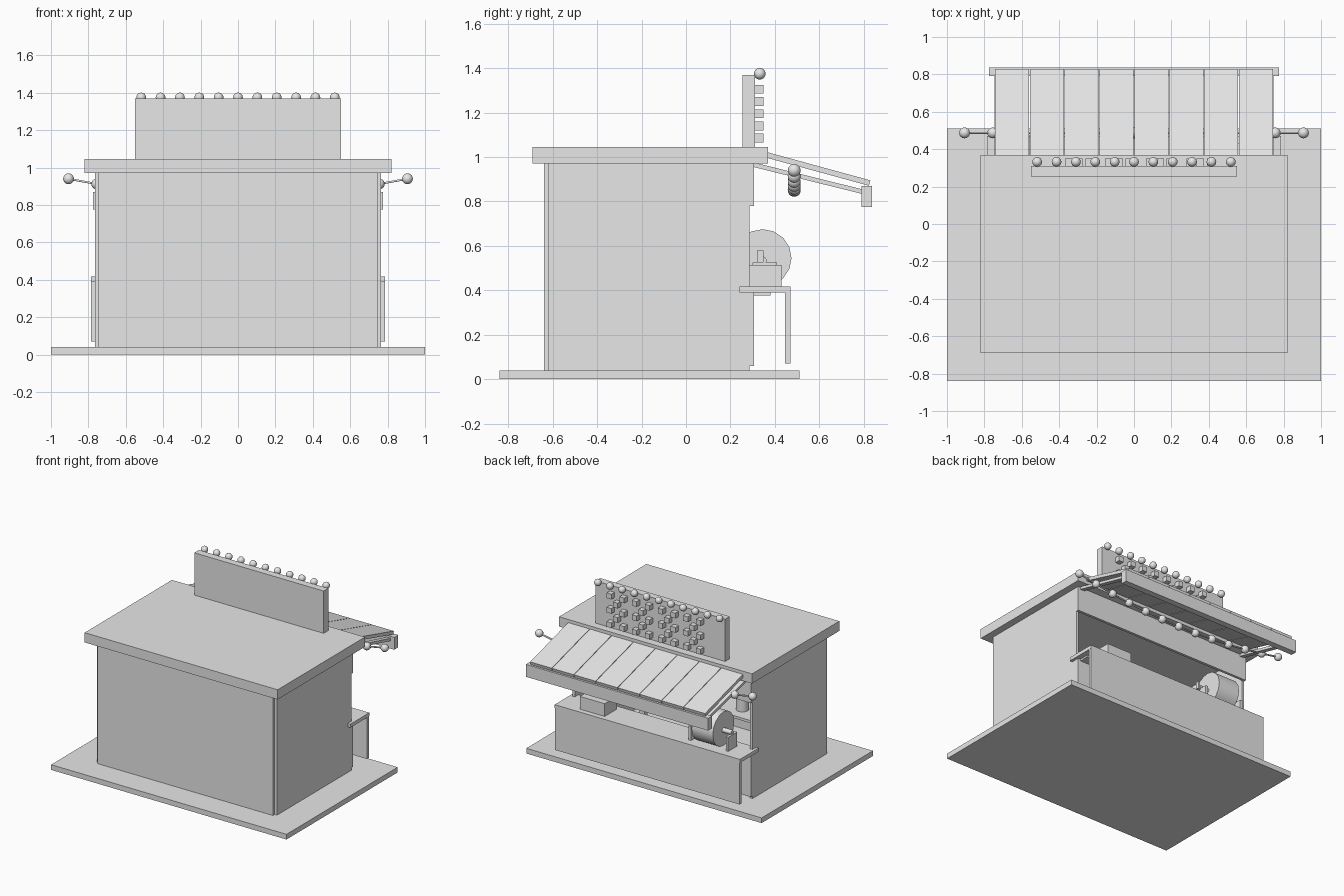
import bpy, math
from mathutils import Vector

cube = bpy.data.objects.get("Cube")
if cube:
    bpy.data.objects.remove(cube, do_unlink=True)

grey = bpy.data.materials.new("light_grey")
grey.use_nodes = True
grey.diffuse_color = (0.8, 0.8, 0.8, 1)
grey.node_tree.nodes["Principled BSDF"].inputs["Base Color"].default_value = (0.8, 0.8, 0.8, 1)


def finish(name, smooth=False):
    ob = bpy.context.object
    ob.name = name
    ob.data.materials.append(grey)
    if smooth:
        bpy.ops.object.shade_smooth_by_angle(angle=math.radians(40))
    return ob


def box(name, x, y, z):
    """Box from (min, max) pairs."""
    spans = (x, y, z)
    bpy.ops.mesh.primitive_cube_add(size=1, location=[(a + b) / 2 for a, b in spans])
    ob = bpy.context.object
    ob.scale = [b - a for a, b in spans]
    bpy.ops.object.transform_apply(location=False, rotation=False, scale=True)
    return finish(name)


def ball(name, loc, r):
    bpy.ops.mesh.primitive_uv_sphere_add(segments=16, ring_count=10, radius=r, location=loc)
    return finish(name, True)


def cylinder(name, loc, r, depth, along_x=False, sides=16):
    rot = (0, math.pi / 2, 0) if along_x else (0, 0, 0)
    bpy.ops.mesh.primitive_cylinder_add(vertices=sides, radius=r, depth=depth,
                                        location=loc, rotation=rot)
    return finish(name, True)


def sloped(name, x, start, end, thick):
    """Board whose top surface runs from start to end, given as (y, z)."""
    a, b = Vector(start), Vector(end)
    d = b - a
    angle = math.atan2(d.y, d.x)
    mid = (a + b) / 2 - Vector((-math.sin(angle), math.cos(angle))) * thick / 2
    ob = box(name, x, (-d.length / 2, d.length / 2), (-thick / 2, thick / 2))
    ob.location = ((x[0] + x[1]) / 2, mid.x, mid.y)
    ob.rotation_euler.x = angle
    return ob


# Base, walls and roof
box("base", (-1, 1), (-0.84, 0.51), (0, 0.04))
box("back_wall", (-0.745, 0.745), (-0.64, -0.62), (0.04, 0.97))
for side, name in ((1, "left"), (-1, "right")):
    box(name + "_wall", sorted((side * 0.745, side * 0.765)), (-0.62, 0.285), (0.04, 0.97))
box("roof", (-0.82, 0.82), (-0.69, 0.37), (0.97, 1.045))

# Serving side: valance, lower wall and counter
box("valance", (-0.765, 0.765), (0.285, 0.305), (0.78, 0.97))
box("lower_wall", (-0.765, 0.765), (0.285, 0.305), (0.06, 0.39))
box("counter_top", (-0.787, 0.787), (0.24, 0.47), (0.39, 0.417))
box("counter_panel", (-0.785, 0.785), (0.445, 0.47), (0.07, 0.39))
box("counter_cleat", (-0.745, 0.745), (0.305, 0.38), (0.377, 0.39))

# Awning with planks, side rails and front board
planks = 8
width = 1.49 / planks
for i in range(planks):
    x = -0.745 + i * width
    sloped("awning_plank", (x + 0.002, x + width - 0.002), (0.31, 1.037), (0.83, 0.895), 0.025)
for side, name in ((1, "left"), (-1, "right")):
    sloped(name + "_awning_rail", sorted((side * 0.71, side * 0.745)), (0.29, 0.979), (0.8, 0.853), 0.02)
box("awning_front_board", (-0.775, 0.775), (0.79, 0.838), (0.775, 0.87))

# Sign board with raised studs in chequered patches and a row of bulbs
box("sign_board", (-0.55, 0.55), (0.255, 0.31), (1.045, 1.37))
for cx in (-0.295, -0.08, 0.14, 0.355):
    for col in range(3):
        for row in range(5):
            if (col + row) % 2 == 0:
                x = cx + (col - 1) * 0.055
                z = 1.085 + row * 0.055
                box("sign_stud", (x - 0.02, x + 0.02), (0.31, 0.35), (z - 0.02, z + 0.02))
for i in range(11):
    ball("sign_bulb", ((i - 5) * 0.1035, 0.332, 1.375), 0.026)

# Sagging string of lights under the awning
points = []
for i in range(13):
    x = (i - 6) * 0.151
    points.append((x, 0.487, 0.94 - 0.09 * (1 - (x / 0.906) ** 2)))
    ball("string_bulb", points[-1], 0.029)
curve = bpy.data.curves.new("light_cord", "CURVE")
curve.dimensions = "3D"
curve.bevel_depth = 0.006
curve.bevel_resolution = 1
spline = curve.splines.new("POLY")
spline.points.add(len(points) - 1)
for p, co in zip(spline.points, points):
    p.co = (*co, 1)
curve.materials.append(grey)
bpy.context.collection.objects.link(bpy.data.objects.new("light_cord", curve))

# Drum on the counter with axle, stands and crank
cylinder("drum", (-0.47, 0.345, 0.545), 0.13, 0.18, True)
cylinder("drum_axle", (-0.47, 0.345, 0.535), 0.018, 0.33, True, 12)
for x in (-0.635, -0.32):
    box("drum_stand", (x - 0.01, x + 0.01), (0.3, 0.41), (0.417, 0.525))
box("drum_crank", (-0.31, -0.295), (0.32, 0.35), (0.525, 0.58))

# Counter box
box("counter_box", (0.39, 0.6), (0.285, 0.43), (0.417, 0.515))

# Inside table with cans
box("inside_table", (-0.6, 0.6), (-0.42, -0.18), (0.35, 0.37))
for x in (-0.27, 0, 0.27):
    cylinder("can", (x, -0.3, 0.42), 0.045, 0.1)
for x in (-0.57, 0.57):
    box("table_leg", (x - 0.02, x + 0.02), (-0.32, -0.28), (0.04, 0.35))
